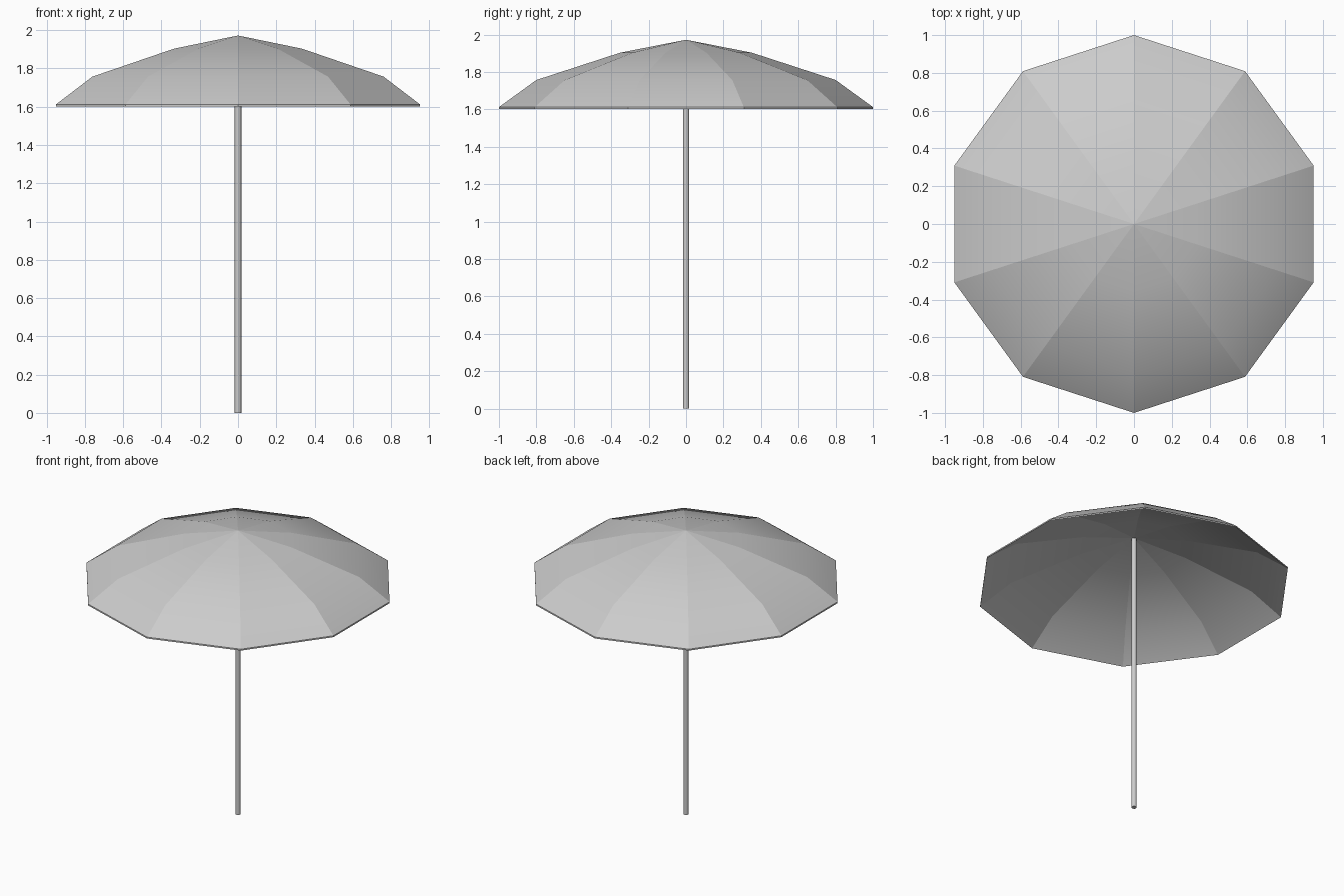
import bpy, bmesh, math

if "Cube" in bpy.data.objects:
    bpy.data.objects.remove(bpy.data.objects["Cube"])

SIDES = 10
PROFILE = [(0.352, 1.903), (0.80, 1.757), (1.0, 1.612)]   # radius, height of canopy rings
APEX, THICK = 1.972, 0.01


def make_object(name, bm):
    bmesh.ops.recalc_face_normals(bm, faces=bm.faces)
    mesh = bpy.data.meshes.new(name)
    bm.to_mesh(mesh)
    bm.free()
    obj = bpy.data.objects.new(name, mesh)
    bpy.context.collection.objects.link(obj)
    return obj


def ring(bm, r, z, n):
    # first corner points along +y
    return [bm.verts.new((r * math.sin(2 * math.pi * i / n),
                          r * math.cos(2 * math.pi * i / n), z)) for i in range(n)]


# Canopy: thin ten-panel shell, outer and inner skins joined at the rim
bm = bmesh.new()
outer = [ring(bm, r, z, SIDES) for r, z in PROFILE]
inner = [ring(bm, r, z - THICK, SIDES) for r, z in reversed(PROFILE)]
rings = outer + inner
top = bm.verts.new((0, 0, APEX))
under = bm.verts.new((0, 0, APEX - THICK))
for i in range(SIDES):
    j = (i + 1) % SIDES
    bm.faces.new((top, rings[0][i], rings[0][j]))
    bm.faces.new((under, rings[-1][j], rings[-1][i]))
    for a, b in zip(rings, rings[1:]):
        bm.faces.new((a[i], b[i], b[j], a[j]))
# Panels are smooth along their length, with crisp ribs and rim
for f in bm.faces:
    f.smooth = True
rim = set(outer[-1] + inner[0])
for e in bm.edges:
    a, b = e.verts
    around = abs(a.co.z - b.co.z) < 1e-5
    if not around or (a in rim and b in rim):
        e.smooth = False
make_object("canopy", bm)

# Pole
bpy.ops.mesh.primitive_cylinder_add(vertices=12, radius=0.017, depth=1.955,
                                    location=(0, 0, 1.955 / 2))
pole = bpy.context.object
pole.name = "pole"
bpy.ops.object.shade_smooth_by_angle(angle=math.radians(40))
